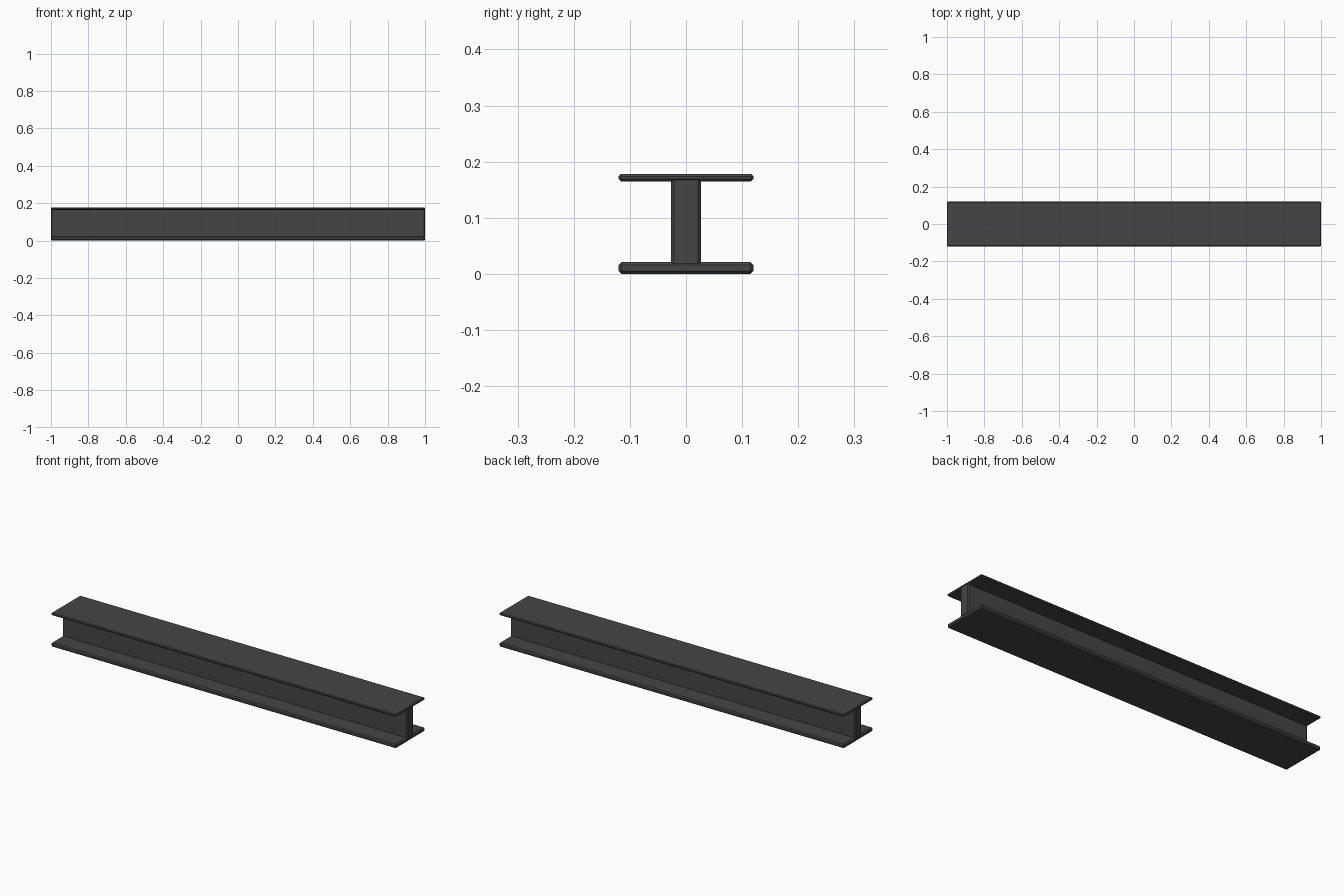
import bpy

if "Cube" in bpy.data.objects:
    bpy.data.objects.remove(bpy.data.objects["Cube"])

steel = bpy.data.materials.new("dark_steel")
steel.diffuse_color = (0.06, 0.06, 0.06, 1)
steel.use_nodes = True
steel.node_tree.nodes["Principled BSDF"].inputs["Base Color"].default_value = steel.diffuse_color


def plate(name, width, z0, z1, chamfer, vertical_only=False):
    """Full-length box with chamfered edges, centred on x and y."""
    bpy.ops.mesh.primitive_cube_add(size=1, location=(0, 0, (z0 + z1) / 2))
    ob = bpy.context.object
    ob.name = name
    ob.scale = (2.0, width, z1 - z0)
    bpy.ops.object.transform_apply(location=False, rotation=False, scale=True)
    mod = ob.modifiers.new("chamfer", 'BEVEL')
    mod.width = chamfer
    mod.segments = 1
    if vertical_only:
        # chamfer only the upright corners at the beam ends
        mod.limit_method = 'WEIGHT'
        weights = ob.data.attributes.new("bevel_weight_edge", 'FLOAT', 'EDGE')
        for e in ob.data.edges:
            a, b = (ob.data.vertices[i].co for i in e.vertices)
            weights.data[e.index].value = 1.0 if abs(a.z - b.z) > 1e-4 else 0.0
    ob.data.materials.append(steel)
    return ob


# Bottom and top flanges
plate("bottom_flange", 0.24, 0.0, 0.021, 0.005)
plate("top_flange", 0.24, 0.165, 0.178, 0.004)

# Upright web between the flanges
plate("web", 0.053, 0.019, 0.167, 0.005, vertical_only=True)
